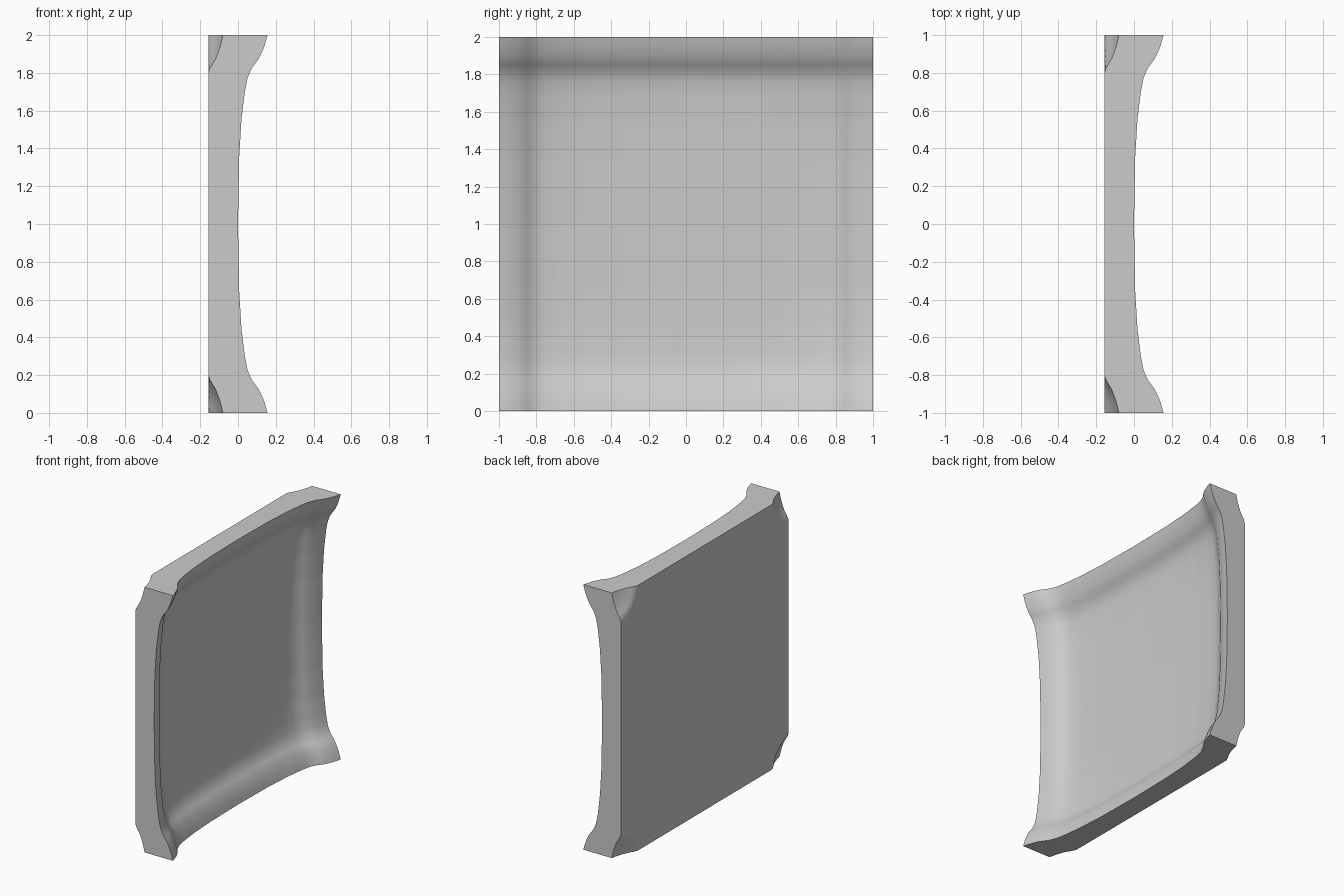
import bpy
import bmesh
import math

cube = bpy.data.objects.get("Cube")
if cube:
    bpy.data.objects.remove(cube, do_unlink=True)

# Rise of the dish from its middle (0) to the rim (1)
WALL = [(0, 0), (0.35, 0.002), (0.55, 0.006), (0.7, 0.014), (0.77, 0.024),
        (0.82, 0.042), (0.88, 0.084), (0.94, 0.109), (1, 0.125)]
# Extra flare of the rim towards the corners
FLARE = [(0, 0), (0.35, 0.004), (0.55, 0.012), (0.7, 0.022), (0.82, 0.028), (1, 0.032)]
CORNER = 0.157
DIVISIONS = 80


def sample(curve, t):
    t = min(abs(t), 1)
    for (a, fa), (b, fb) in zip(curve, curve[1:]):
        if t <= b:
            return fa + (fb - fa) * (t - a) / (b - a)
    return curve[-1][1]


def front_x(u, v):
    flare = sample(FLARE, u) * sample(FLARE, v) / FLARE[-1][1]
    return sample(WALL, u) + sample(WALL, v) + flare - WALL[-1][1]


def back_x(u, v):
    # Flat back with scooped corners that follow the dish
    return max(-CORNER, -0.08 - 0.82 * (CORNER - front_x(u, v)))


# Dished panel: a sheet extruded into a slab, then shaped on both sides
bm = bmesh.new()
bmesh.ops.create_grid(bm, x_segments=DIVISIONS, y_segments=DIVISIONS, size=1)
back = list(bm.verts)
result = bmesh.ops.extrude_face_region(bm, geom=bm.faces[:], use_keep_orig=True)
front = [g for g in result["geom"] if isinstance(g, bmesh.types.BMVert)]
for verts, shape in ((back, back_x), (front, front_x)):
    for vert in verts:
        u, v = vert.co.x, vert.co.y
        vert.co = (shape(u, v), u, v + 1)
bmesh.ops.recalc_face_normals(bm, faces=bm.faces[:])

mesh = bpy.data.meshes.new("dished_panel")
bm.to_mesh(mesh)
bm.free()
panel = bpy.data.objects.new("dished_panel", mesh)
bpy.context.collection.objects.link(panel)

# Plain grey finish
grey = bpy.data.materials.new("light_grey")
grey.use_nodes = True
colour = (0.6, 0.6, 0.6, 1)
grey.diffuse_color = colour
grey.node_tree.nodes["Principled BSDF"].inputs["Base Color"].default_value = colour
mesh.materials.append(grey)

bpy.ops.object.select_all(action="DESELECT")
panel.select_set(True)
bpy.context.view_layer.objects.active = panel
bpy.ops.object.shade_smooth_by_angle(angle=math.radians(30))
